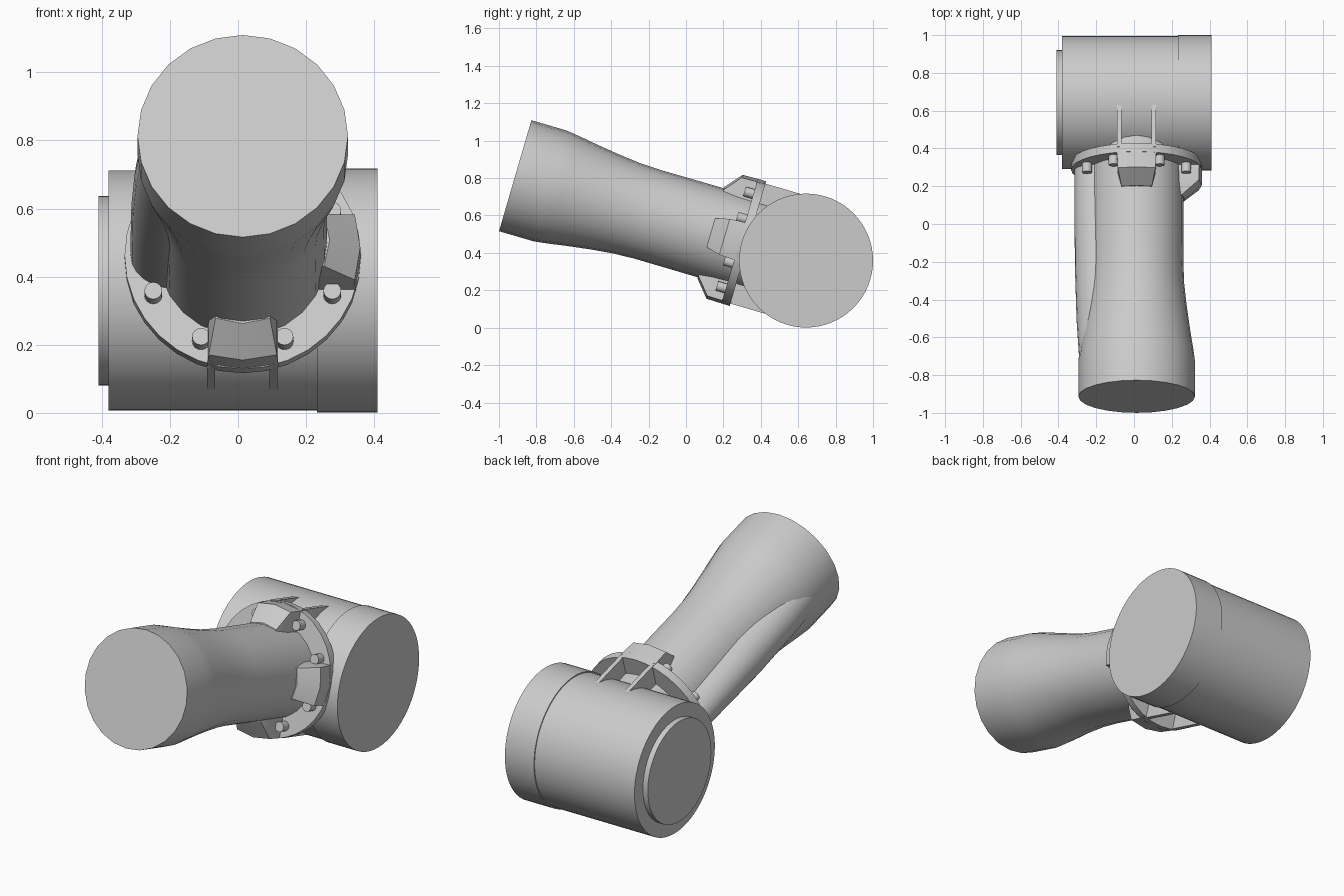
import bpy, bmesh
from math import sin, cos, pi, radians
from mathutils import Matrix

cube = bpy.data.objects.get("Cube")
if cube:
    bpy.data.objects.remove(cube, do_unlink=True)

grey = bpy.data.materials.new("plain grey")
grey.use_nodes = True
COLOUR = (0.6, 0.6, 0.6, 1)
grey.diffuse_color = COLOUR
grey.node_tree.nodes["Principled BSDF"].inputs["Base Color"].default_value = COLOUR

# Frames: the drum lies along x, the arm leaves its centre tilted upwards
CENTRE = Matrix.Translation((0.014, 0.642, 0.359))
ARM = CENTRE @ Matrix.Rotation(radians(73.74), 4, 'X')
DRUM = CENTRE @ Matrix.Rotation(radians(90), 4, 'Y')


def loft(name, rings, frame):
    """Skin a list of equal-length closed rings and cap both ends."""
    bm = bmesh.new()
    loops = [[bm.verts.new(p) for p in ring] for ring in rings]
    n = len(loops[0])
    for a, b in zip(loops, loops[1:]):
        for i in range(n):
            j = (i + 1) % n
            bm.faces.new((a[i], a[j], b[j], b[i]))
    bm.faces.new(loops[0][::-1])
    bm.faces.new(loops[-1])
    bmesh.ops.recalc_face_normals(bm, faces=bm.faces)
    mesh = bpy.data.meshes.new(name)
    bm.to_mesh(mesh)
    bm.free()
    mesh.materials.append(grey)
    obj = bpy.data.objects.new(name, mesh)
    bpy.context.collection.objects.link(obj)
    obj.matrix_world = frame
    bpy.ops.object.select_all(action='DESELECT')
    obj.select_set(True)
    bpy.context.view_layer.objects.active = obj
    bpy.ops.object.shade_smooth_by_angle(angle=radians(30))
    return obj


def ellipse(x, y, z, rx, ry, n):
    return [(x + rx * cos(2 * pi * i / n), y + ry * sin(2 * pi * i / n), z)
            for i in range(n)]


def lathe(name, profile, frame, n=48, x=0, y=0):
    return loft(name, [ellipse(x, y, z, r, r, n) for z, r in profile], frame)


# Drum with a slightly larger collar and a recessed end cap
lathe("drum_body", [(-0.394, 0.352), (0.22, 0.352)], DRUM, 64)
lathe("drum_collar", [(0.218, 0.358), (0.396, 0.358)], DRUM, 64)
lathe("drum_end_cap", [(-0.424, 0.278), (-0.38, 0.278)], DRUM)

# Arm with a flared end
lathe("arm", [(0, 0.245), (0.53, 0.248), (0.88, 0.247), (1.0, 0.252),
              (1.12, 0.265), (1.25, 0.283), (1.35, 0.299),
              (1.425, 0.309), (1.62, 0.309)], ARM, 24)

# Side duct running along the arm
duct = [(0.33, 0.329, 0.1), (0.6, 0.329, 0.112), (0.9, 0.327, 0.125),
        (1.2, 0.318, 0.125), (1.42, 0.304, 0.13)]
loft("side_duct", [ellipse(0.13 - reach, 0, t, 0.13, half, 24)
                   for t, reach, half in duct], ARM)

# Flange plate
lathe("flange", [(0.324, 0.347), (0.37, 0.347)], ARM, 32)


def lug_ring(t, w, r):
    return [(-w, 0.15, t), (-w, r - 0.016, t), (0, r, t), (w, r - 0.016, t), (w, 0.15, t)]


# Wedge lugs on the top, bottom and left of the flange
lug = [lug_ring(0.35, 0.105, 0.347), lug_ring(0.454, 0.1, 0.345), lug_ring(0.53, 0.08, 0.255)]
for name, angle in (("top", 0), ("bottom", 180), ("left", -90)):
    loft(name + "_lug", lug, ARM @ Matrix.Rotation(radians(angle), 4, 'Z'))

# Bolts in pairs beside each quarter of the flange
for quarter in range(4):
    for side in (-25, 25):
        a = radians(quarter * 90 + side)
        lathe("flange_bolt", [(0.36, 0.026), (0.42, 0.026)], ARM, 16,
              0.29 * cos(a), 0.29 * sin(a))

# Ribs joining the flange to the drum, above and below
for x in (-0.093, 0.09):
    for s in (-1, 1):
        loft("flange_rib", [[(x - 0.012, 0.1 * s, t), (x + 0.012, 0.1 * s, t),
                             (x + 0.012, 0.334 * s, t), (x - 0.012, 0.334 * s, t)]
                            for t in (0.02, 0.34)], ARM)
